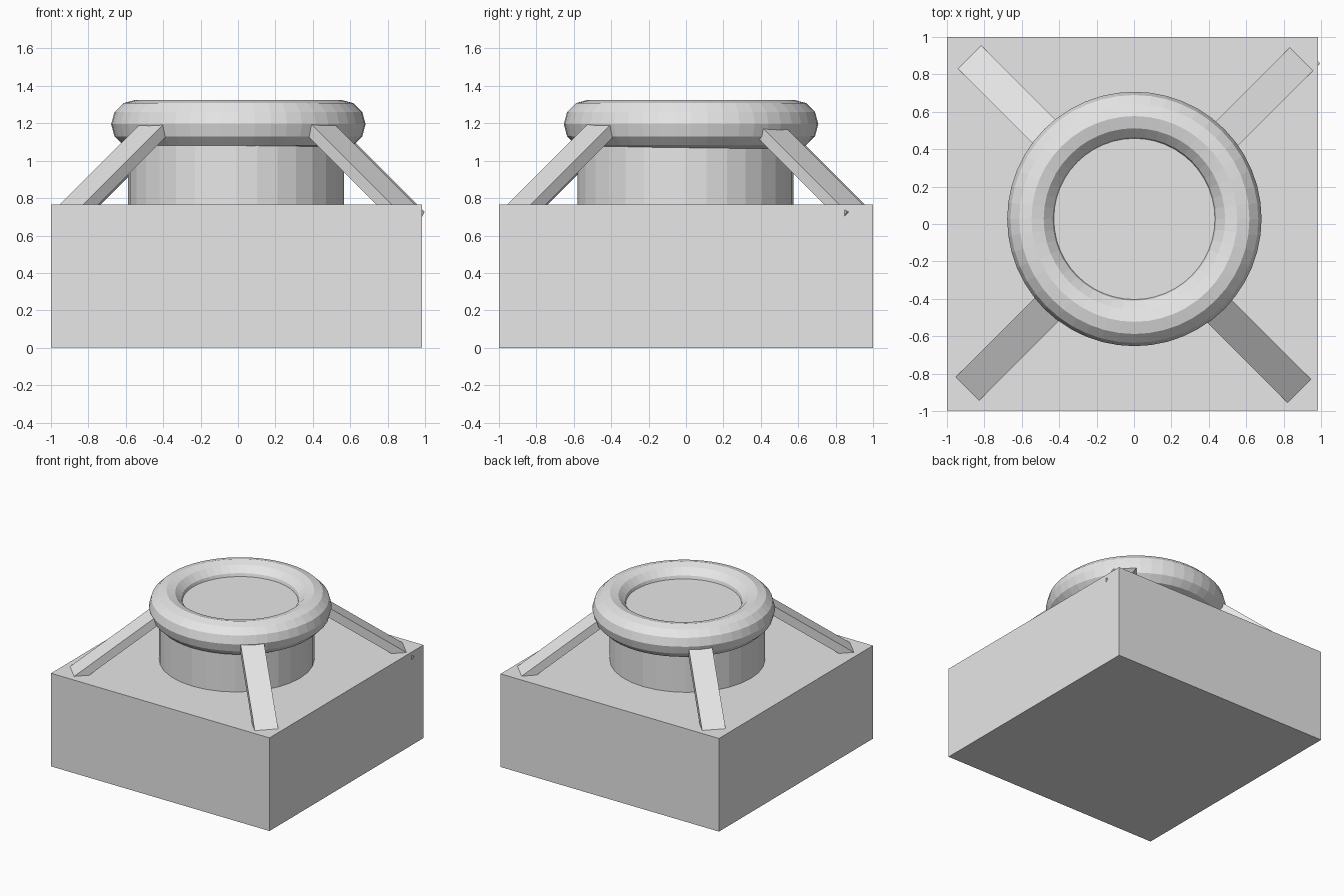
import bpy, bmesh, math
from mathutils import Matrix, Vector

if "Cube" in bpy.data.objects:
    bpy.data.objects.remove(bpy.data.objects["Cube"])

grey = bpy.data.materials.new("plain grey")
grey.diffuse_color = (0.8, 0.8, 0.8, 1)
grey.use_nodes = True
grey.node_tree.nodes["Principled BSDF"].inputs["Base Color"].default_value = grey.diffuse_color


def make(name, bm):
    bmesh.ops.recalc_face_normals(bm, faces=bm.faces)
    mesh = bpy.data.meshes.new(name)
    bm.to_mesh(mesh)
    bm.free()
    mesh.materials.append(grey)
    obj = bpy.data.objects.new(name, mesh)
    bpy.context.collection.objects.link(obj)
    return obj


# Square base block
bm = bmesh.new()
bmesh.ops.create_cube(bm, size=1, matrix=Matrix.Translation((-0.0075, 0.001, 0.3825))
                      @ Matrix.Diagonal((1.985, 1.998, 0.765, 1)))
make("base_block", bm)

# Drum standing on the base, its top seen inside the ring
bm = bmesh.new()
bmesh.ops.create_cone(bm, cap_ends=True, segments=32, radius1=0.578, radius2=0.578,
                      depth=0.535, matrix=Matrix.Translation((-0.01, -0.003, 0.9675)))
make("drum", bm)

# Rounded ring around the top of the drum
bpy.ops.mesh.primitive_torus_add(location=(0.002, 0.027, 1.195), major_radius=0.55,
                                 minor_radius=0.13, major_segments=48, minor_segments=12)
ring = bpy.context.object
ring.name = "top_ring"
ring.data.materials.append(grey)

# Four sloping braces from the base corners up into the ring
width, thick = 0.177, 0.066
outer = Vector((1.31, -0.008, 0.726))           # outer end of the upper face
down = Vector((math.sqrt(2), 0, -1)).normalized()
normal = Vector((1, 0, math.sqrt(2))).normalized()
length = 0.92
for name, angle in (("back_right", 45), ("back_left", 135),
                    ("front_left", 225), ("front_right", 315)):
    centre = outer - down * length / 2 - normal * thick / 2
    frame = Matrix((down, Vector((0, 1, 0)), normal)).transposed().to_4x4()
    bm = bmesh.new()
    bmesh.ops.create_cube(bm, size=1, matrix=Matrix.Translation((0.0025, 0, 0))
                          @ Matrix.Rotation(math.radians(angle), 4, 'Z')
                          @ Matrix.Translation(centre) @ frame
                          @ Matrix.Diagonal((length, width, thick, 1)))
    make(name + "_brace", bm)
